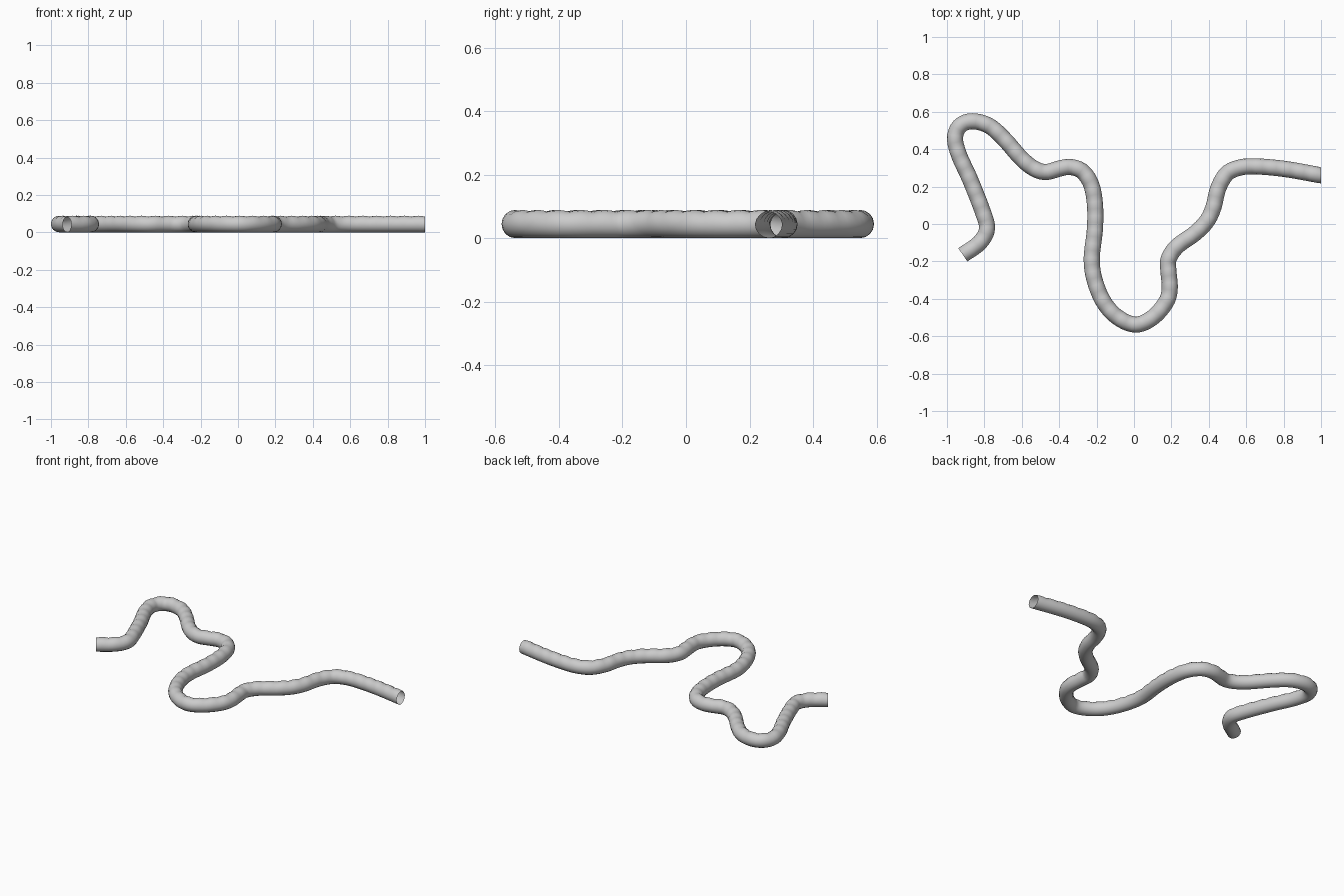
import bpy, bmesh, math
from mathutils import Vector

if "Cube" in bpy.data.objects:
    bpy.data.objects.remove(bpy.data.objects["Cube"])

R = 0.043      # tube radius
SIDES = 16
SEG = 0.075    # length of one rib
SUB = 4        # rings per rib

# Centre line seen from above
PATH = [(-.915, -.165), (-.825, -.10), (-.786, -.025), (-.81, .07), (-.877, .24),
        (-.936, .37), (-.957, .465), (-.925, .53), (-.856, .549), (-.77, .522),
        (-.69, .45), (-.60, .348), (-.53, .294), (-.47, .278), (-.396, .297),
        (-.342, .305), (-.278, .283), (-.23, .214), (-.209, .107), (-.209, -.027),
        (-.226, -.187), (-.209, -.305), (-.16, -.42), (-.086, -.50), (.01, -.538),
        (.10, -.50), (.17, -.42), (.191, -.348), (.184, -.25), (.184, -.19),
        (.23, -.12), (.326, -.05), (.39, .016), (.425, .09), (.45, .19),
        (.497, .27), (.567, .302), (.652, .308), (.807, .294), (1.0, .26)]


def spline(points, steps=16):
    """Dense Catmull-Rom curve through the points."""
    p = [Vector(q) for q in points]
    p = [2 * p[0] - p[1]] + p + [2 * p[-1] - p[-2]]
    out = []
    for a, b, c, d in zip(p, p[1:], p[2:], p[3:]):
        for i in range(steps):
            t = i / steps
            out.append(0.5 * (2 * b + (c - a) * t + (2 * a - 5 * b + 4 * c - d) * t * t
                              + (3 * b - a - 3 * c + d) * t ** 3))
    return out + [p[-2]]


def resample(pts, step):
    """Evenly spaced points, a whole number of ribs long."""
    dist = [0]
    for a, b in zip(pts, pts[1:]):
        dist.append(dist[-1] + (b - a).length)
    n = SUB * round(dist[-1] / step / SUB)
    out, j = [], 0
    for i in range(n + 1):
        s = dist[-1] * i / n
        while j < len(pts) - 2 and dist[j + 1] < s:
            j += 1
        out.append(pts[j].lerp(pts[j + 1], (s - dist[j]) / (dist[j + 1] - dist[j])))
    return out


line = resample(spline(PATH), SEG / SUB)
bm = bmesh.new()
rings = []
for i, c in enumerate(line):
    t = (line[min(i + 1, len(line) - 1)] - line[max(i - 1, 0)]).normalized()
    if i == len(line) - 1:
        t = Vector((1, 0))          # end cut square to x
    side = Vector((-t.y, t.x))
    pinch = 1 - math.sin(math.pi * (i % SUB) / SUB)   # 1 at each joint
    ring = []
    for k in range(SIDES):
        a = 2 * math.pi * k / SIDES
        r = R - 0.005 * pinch * max(0, math.sin(a))   # ribs only on the upper half
        xy = c + side * (math.cos(a) * r)
        ring.append(bm.verts.new((xy.x, xy.y, 0.0445 + math.sin(a) * r * 1.03)))
    rings.append(ring)

# Open ended skin
for a, b in zip(rings, rings[1:]):
    for k in range(SIDES):
        m = (k + 1) % SIDES
        bm.faces.new((a[k], a[m], b[m], b[k]))
bmesh.ops.recalc_face_normals(bm, faces=bm.faces)
mesh = bpy.data.meshes.new("winding_tube")
bm.to_mesh(mesh)
bm.free()
tube = bpy.data.objects.new("winding_tube", mesh)
bpy.context.collection.objects.link(tube)

# Smooth skin with crisp rib joints
bpy.context.view_layer.objects.active = tube
tube.select_set(True)
bpy.ops.object.shade_smooth_by_angle(angle=math.radians(28))
